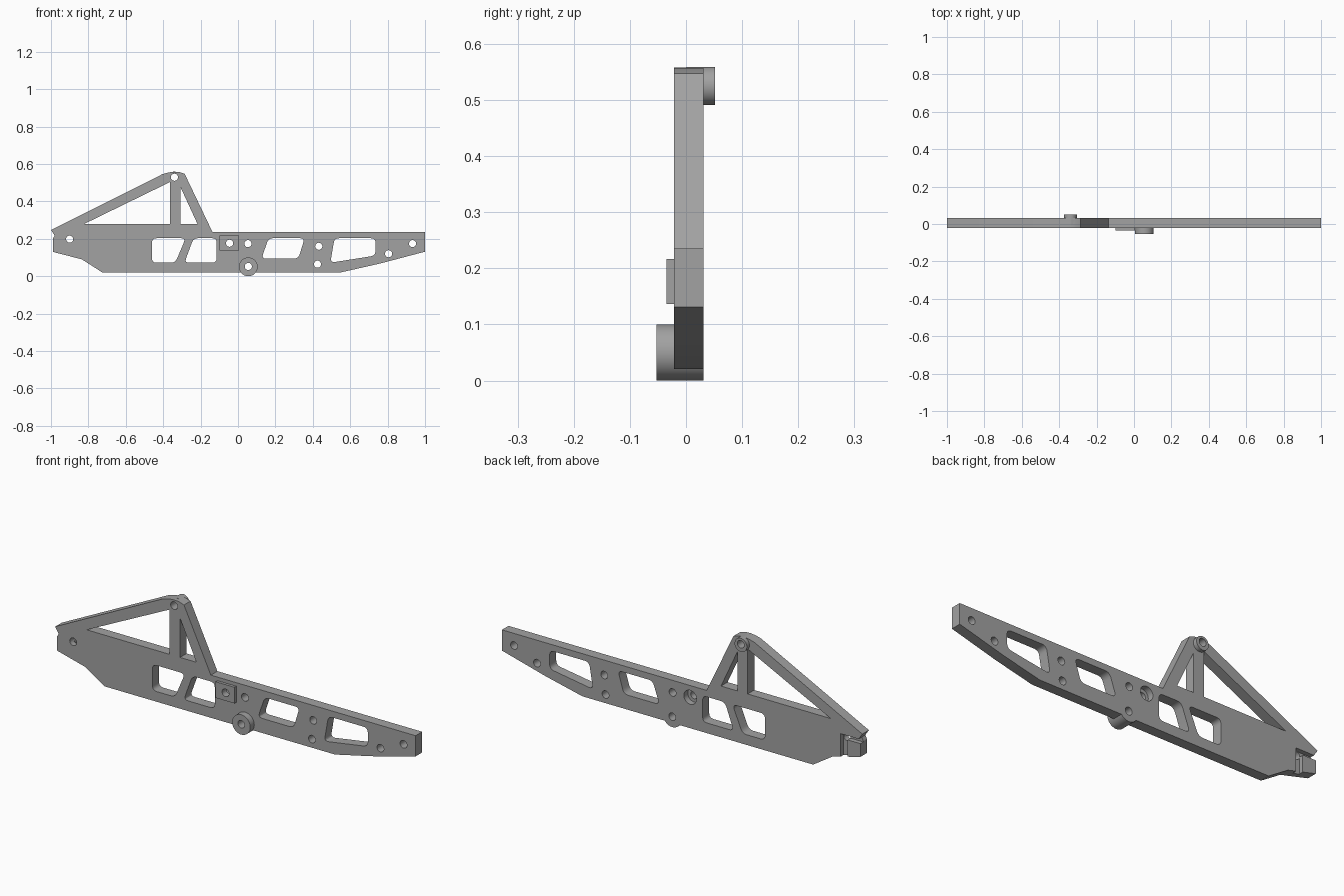
import bpy, bmesh, math
from mathutils import Vector

cube = bpy.data.objects.get("Cube")
if cube:
    bpy.data.objects.remove(cube, do_unlink=True)

grey = bpy.data.materials.new("plain grey")
grey.use_nodes = True
colour = (0.36, 0.36, 0.36, 1)
grey.diffuse_color = colour
grey.node_tree.nodes["Principled BSDF"].inputs["Base Color"].default_value = colour

FRONT, BACK = -0.021, 0.031


def circle(x, z, r, n=40):
    return [(x + r * math.cos(math.tau * i / n), z + r * math.sin(math.tau * i / n)) for i in range(n)]


def box(x0, x1, z0, z1):
    return [(x0, z0), (x1, z0), (x1, z1), (x0, z1)]


def rounded(pts, r=0.025, steps=6):
    """Round every corner of a polygon."""
    out = []
    for i, p in enumerate(pts):
        p = Vector(p)
        a = p + (Vector(pts[i - 1]) - p).normalized() * r
        b = p + (Vector(pts[(i + 1) % len(pts)]) - p).normalized() * r
        for k in range(steps + 1):
            t = k / steps
            out.append(tuple(a * (1 - t) ** 2 + p * 2 * t * (1 - t) + b * t * t))
    return out


def prism(name, profiles, y0, y1):
    """Extrude x-z profiles along y into one closed mesh."""
    bm = bmesh.new()
    for pts in profiles:
        face = bm.faces.new([bm.verts.new((x, y0, z)) for x, z in pts])
        ext = bmesh.ops.extrude_face_region(bm, geom=[face])
        moved = [v for v in ext["geom"] if isinstance(v, bmesh.types.BMVert)]
        bmesh.ops.translate(bm, verts=moved, vec=(0, y1 - y0, 0))
    bmesh.ops.recalc_face_normals(bm, faces=bm.faces)
    mesh = bpy.data.meshes.new(name)
    bm.to_mesh(mesh)
    bm.free()
    mesh.materials.append(grey)
    obj = bpy.data.objects.new(name, mesh)
    bpy.context.collection.objects.link(obj)
    return obj


def combine(target, tool, operation):
    """Apply a boolean and remove its tool object."""
    tool.hide_render = True
    bpy.context.view_layer.objects.active = target
    mod = target.modifiers.new("boolean", "BOOLEAN")
    mod.operation, mod.object, mod.solver = operation, tool, "EXACT"
    bpy.ops.object.modifier_apply(modifier=mod.name)
    bpy.data.objects.remove(tool, do_unlink=True)


# Side plate with sloped brace
plate = prism("side_plate", [[
    (-1, .247), (-.98, .217), (-.99, .2), (-.99, .13), (-.835, .09), (-.727, .021),
    (.553, .021), (.757, .067), (1, .131), (1, .235), (-.136, .235), (-.285, .547),
    (-.312, .556), (-.34, .558), (-.37, .555), (-.403, .546)]], FRONT, BACK)

# Bosses and square pad
combine(plate, prism("round_boss", [circle(.055, .05, .05, 56)], -.053, BACK), "UNION")
combine(plate, prism("square_pad", [box(-.1, .005, .136, .217)], -.035, 0), "UNION")
combine(plate, prism("peak_boss", [circle(-.34, .525, .034, 48)], 0, .052), "UNION")

# Brace openings and rounded windows
windows = [
    [(-.825, .278), (-.364, .278), (-.364, .503)],
    [(-.307, .278), (-.216, .278), (-.307, .475)],
    rounded([(-.46, .203), (-.28, .203), (-.335, .072), (-.46, .072)]),
    rounded([(-.238, .203), (-.114, .203), (-.114, .072), (-.286, .072)]),
    rounded([(.163, .203), (.356, .203), (.323, .094), (.126, .094)]),
    rounded([(.516, .203), (.735, .203), (.735, .11), (.494, .072)]),
]
combine(plate, prism("window_cutter", windows, -.2, .2), "DIFFERENCE")

# Counterbore and grooves in the back face
combine(plate, prism("counterbore_cutter", [circle(-.045, .176, .035)], 0, .1), "DIFFERENCE")
groove = [(-.917, .05), (-.88, .05), (-.88, .217), (-1.05, .217), (-1.05, .196), (-.917, .196)]
combine(plate, prism("groove_cutter", [groove], .008, .1), "DIFFERENCE")

# Bolt holes
centres = [(-.9, .198), (-.045, .176), (.053, .174), (.432, .16), (.425, .064),
           (.805, .12), (.933, .174), (-.34, .529), (.055, .052)]
combine(plate, prism("hole_cutter", [circle(x, z, .019, 28) for x, z in centres], -.2, .2), "DIFFERENCE")

# Smooth the round walls, keep edges sharp
bpy.ops.object.select_all(action="DESELECT")
plate.select_set(True)
bpy.context.view_layer.objects.active = plate
bpy.ops.object.shade_smooth_by_angle(angle=math.radians(25))
